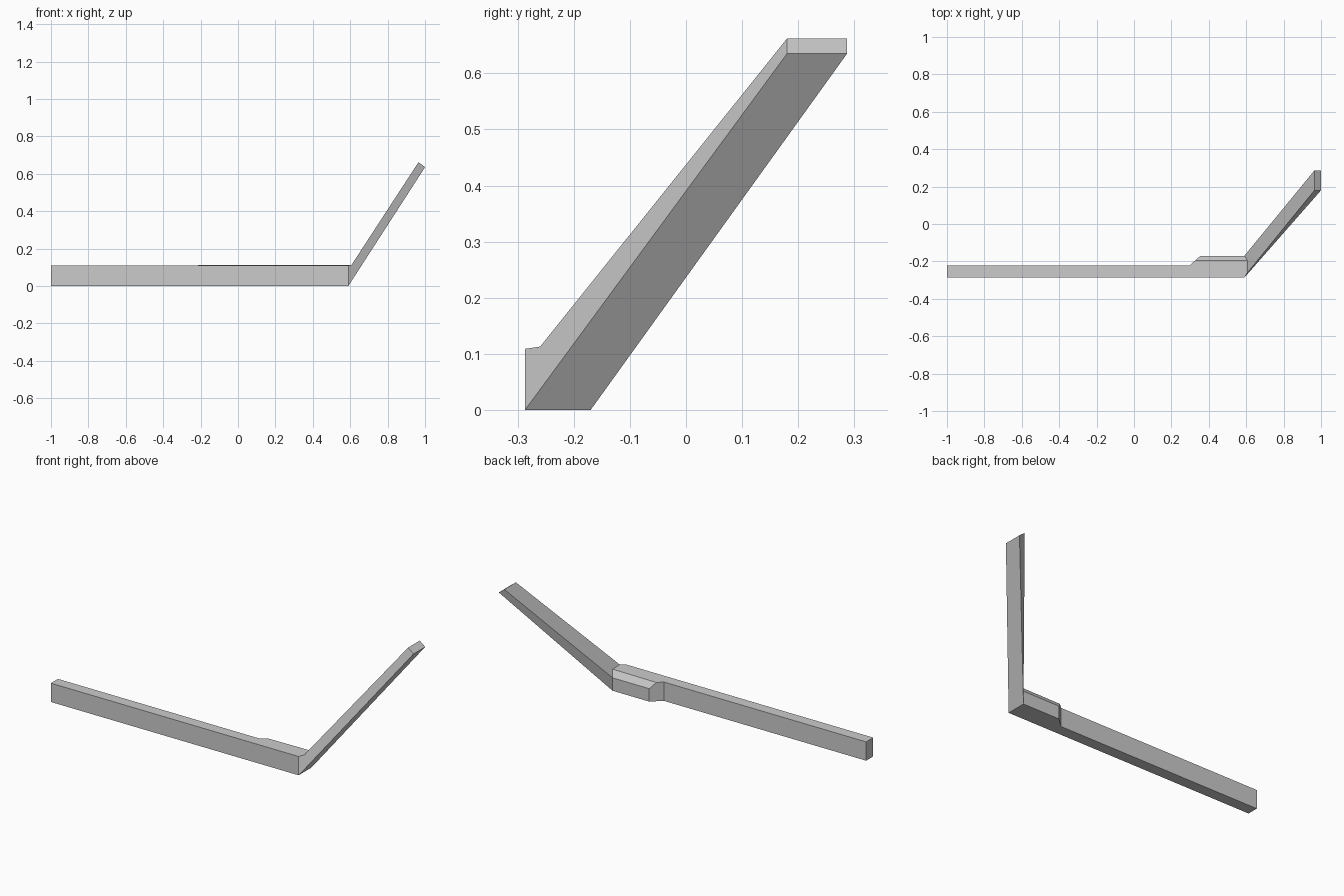
import bpy
import bmesh

default_cube = bpy.data.objects.get("Cube")
if default_cube:
    bpy.data.objects.remove(default_cube, do_unlink=True)

# One plain grey material
grey = bpy.data.materials.new("light_grey")
grey.use_nodes = True
grey_value = (0.6, 0.6, 0.6, 1.0)
grey.diffuse_color = grey_value
grey.node_tree.nodes["Principled BSDF"].inputs["Base Color"].default_value = grey_value

# Main dimensions
front, back, brace_back = -0.287, -0.222, -0.17
ridge = -0.195
left_end, elbow, elbow_top = -1.0, 0.59, 0.607
height, chamfer_height = 0.109, 0.075
tip_front, tip_back = 0.18, 0.287

bm = bmesh.new()


def ring(points):
    return [bm.verts.new(point) for point in points]


def bridge(first, second):
    """Join two open rows of vertices with quads."""
    for i in range(len(first) - 1):
        bm.faces.new((first[i], first[i + 1], second[i + 1], second[i]))


# Rail footprint with the widened brace behind the elbow
footprint = [
    (elbow, brace_back), (0.355, brace_back), (0.297, back),
    (left_end, back), (left_end, front), (elbow, front),
]
base = ring([(x, y, 0) for x, y in footprint])
bm.faces.new(base)

# Upper outline: the brace is lower along its back edge
upper = ring([
    (x, y, chamfer_height if y == brace_back else height)
    for x, y in footprint
])
ridge_start, ridge_end, elbow_peak = ring([
    (0.327, ridge, height),
    (elbow_top, ridge, height + 0.002),
    (elbow_top, -0.26, height + 0.004),
])

# Rail walls, slanted brace wall, top and sloping chamfer
bridge(base[:2], upper[:2])
bm.faces.new((base[1], base[2], upper[2], ridge_start, upper[1]))
bridge(base[2:], upper[2:])
bm.faces.new(upper[2:] + [elbow_peak, ridge_end, ridge_start])
bm.faces.new((upper[0], upper[1], ridge_start, ridge_end))

# Raised arm: tapered sides leading to a flat tip
low_front, low_back, high_back, high_front = tip = ring([
    (1.0, tip_front, 0.635), (1.0, tip_back, 0.635),
    (0.965, tip_back, 0.662), (0.965, tip_front, 0.662),
])
bm.faces.new(tip)
bm.faces.new((base[5], base[0], low_back, low_front))
bm.faces.new((base[0], upper[0], high_back, low_back))
bm.faces.new((upper[0], ridge_end, elbow_peak, high_front, high_back))
bm.faces.new((base[5], low_front, high_front, elbow_peak, upper[5]))

# Finish as one continuous flat-shaded beam
bmesh.ops.recalc_face_normals(bm, faces=bm.faces[:])
mesh = bpy.data.meshes.new("angled_beam")
bm.to_mesh(mesh)
bm.free()
mesh.materials.append(grey)
beam = bpy.data.objects.new("angled_beam", mesh)
bpy.context.collection.objects.link(beam)
